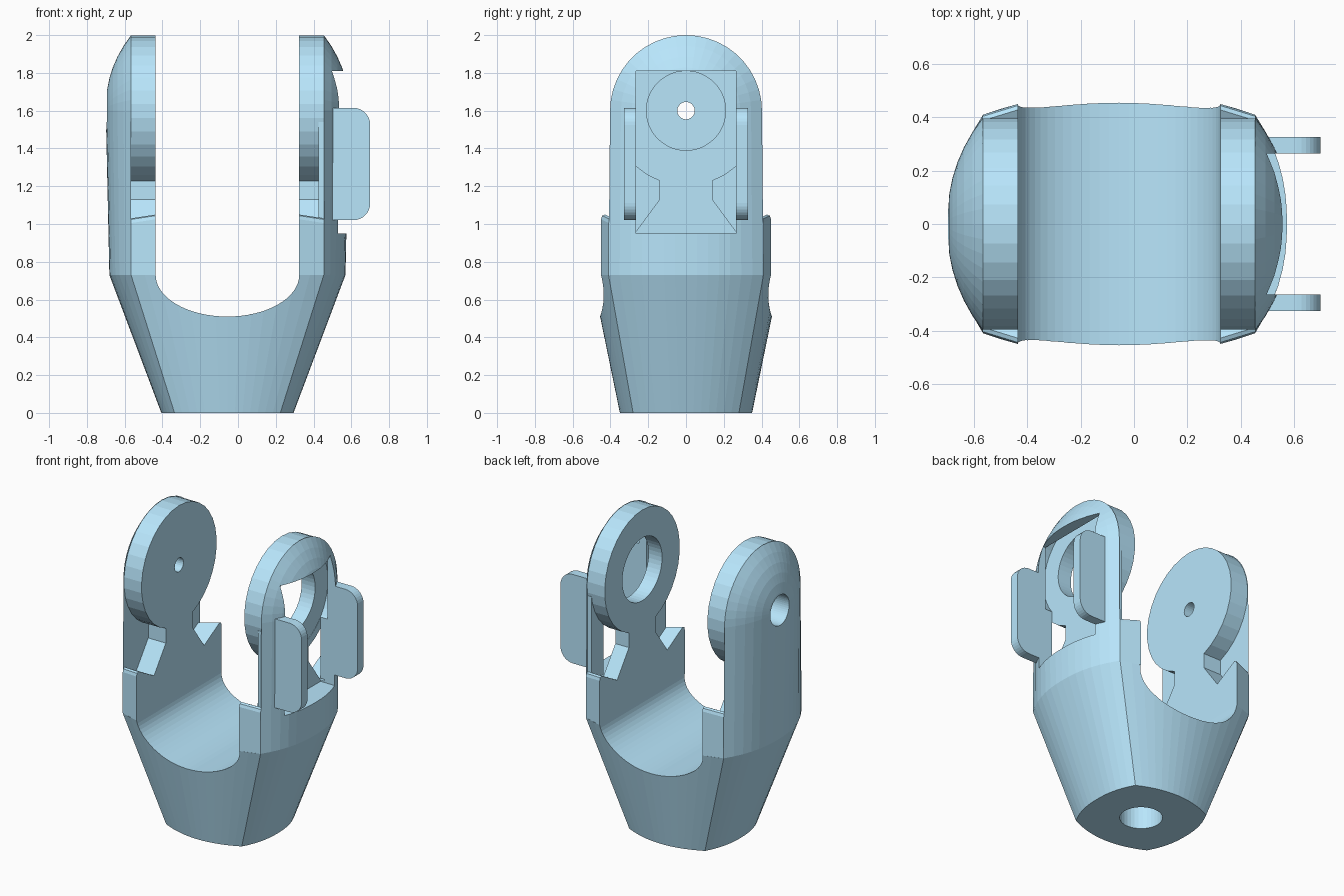
import bpy, bmesh
from math import sin, cos, pi, sqrt, asin

if "Cube" in bpy.data.objects:
    bpy.data.objects.remove(bpy.data.objects["Cube"])

C = -0.056       # centre line of the fork in x
PIVOT = 1.6      # height of the pivot axis
BOW = 2.3        # fullness of the bowed outer sides

blue = bpy.data.materials.new("blue")
blue.diffuse_color = (.48, .79, .97, 1)
blue.use_nodes = True
blue.node_tree.nodes["Principled BSDF"].inputs["Base Color"].default_value = blue.diffuse_color


def finish(name, bm):
    bmesh.ops.remove_doubles(bm, verts=bm.verts, dist=1e-5)
    bmesh.ops.recalc_face_normals(bm, faces=bm.faces)
    me = bpy.data.meshes.new(name)
    bm.to_mesh(me)
    bm.free()
    me.materials.append(blue)
    ob = bpy.data.objects.new(name, me)
    bpy.context.collection.objects.link(ob)
    return ob


def skin(name, rings):
    """Closed solid through matching rings of points, capped at both ends."""
    bm = bmesh.new()
    vs = [[bm.verts.new(p) for p in r] for r in rings]
    n = len(vs[0])
    for a, b in zip(vs, vs[1:]):
        for i in range(n):
            j = (i + 1) % n
            bm.faces.new((a[i], a[j], b[j], b[i]))
    bm.faces.new(vs[0])
    bm.faces.new(vs[-1])
    return finish(name, bm)


def prism_y(name, pts, y0, y1):
    return skin(name, [[(x, y, z) for x, z in pts] for y in (y0, y1)])


def rod_x(name, r, x0, x1, n=48):
    ring = [(r * cos(2 * pi * i / n), PIVOT + r * sin(2 * pi * i / n)) for i in range(n)]
    return skin(name, [[(x, y, z) for y, z in ring] for x in (x0, x1)])


def cut(cutter, *targets):
    for ob in targets:
        m = ob.modifiers.new("cut", 'BOOLEAN')
        m.operation = 'DIFFERENCE'
        m.solver = 'EXACT'
        m.object = cutter
        bpy.context.view_layer.objects.active = ob
        bpy.ops.object.modifier_apply(modifier=m.name)
    bpy.data.objects.remove(cutter)


def section(cx, cy, bx, by, z, n=14):
    """Rectangle with four bowed sides."""
    pts = []
    t = [-1 + 2 * i / n for i in range(n)]
    pts += [(cx * u, -cy - (by - cy) * (1 - u * u)) for u in t]
    pts += [(cx + (bx - cx) * (1 - abs(u) ** BOW), cy * u) for u in t]
    pts += [(-cx * u, cy + (by - cy) * (1 - u * u)) for u in t]
    pts += [(-cx - (bx - cx) * (1 - abs(u) ** BOW), -cy * u) for u in t]
    return [(C + x, y, z) for x, y in pts]


# Tapered base with the rounded slot floor and blind bottom hole
base = skin("base", [section(.28, .28, .35, .35, 0), section(.51, .41, .625, .50, .73)])
slot = [(C + .38 * cos(a), .73 + .22 * sin(a)) for a in (pi + pi * i / 32 for i in range(33))]
cut(prism_y("slot_cutter", slot + [(C + .38, 1), (C - .38, 1)], -1, 1), base)
hole = [(C + .13 * cos(2 * pi * i / 32), .13 * sin(2 * pi * i / 32)) for i in range(32)]
cut(skin("hole_cutter", [[(x, y, z) for x, y in hole] for z in (-.1, .4)]), base)


# Inner plate: shoulders, notched neck and pivot disc
def plate_profile(e):
    top = 1.03 + .5 * (e - .41)
    half = [(e, .73), (e, top - .025), (e - .006, top - .006), (e - .022, top),
            (.265, .96), (.14, 1.13)]
    r = .397
    a0 = -asin(sqrt(r * r - .14 ** 2) / r)
    n = 30
    arc = []
    for i in range(n + 1):
        a = a0 + (pi - 2 * a0) * i / n
        arc.append((r * cos(a), PIVOT + r * sin(a)))
    return half + arc + [(-y, z) for y, z in reversed(half)]


def plate(name, s):
    return skin(name, [[(C + s * x, y, z) for y, z in plate_profile(e)]
                       for x, e in ((.38, .45), (.51, .41))])


# Outer shell: tall arched slab with a domed outside
def shell(name, s, k=7, n=22):
    bm = bmesh.new()
    rings = []
    for j in range(k + 1):
        t = j / k
        sag = 1 - t ** BOW
        xb, xt = C + s * (.51 + .115 * sag), C + s * (.51 + .134 * sag)
        pts = [(xb, -.41 * t, .73)]
        pts += [(xt, -.402 * t * cos(pi * i / n), PIVOT + .4 * t * sin(pi * i / n))
                for i in range(n + 1)]
        pts += [(xb, .41 * t, .73)]
        rings.append([bm.verts.new(p) for p in pts])
    for a, b in zip(rings, rings[1:]):
        for i in range(len(a) - 1):
            bm.faces.new((a[i], a[i + 1], b[i + 1], b[i]))
    bm.faces.new(rings[-1])
    bm.faces.new([r[0] for r in reversed(rings)] + [r[-1] for r in rings])
    return finish(name, bm)


left_plate, right_plate = plate("left_plate", -1), plate("right_plate", 1)
left_shell, right_shell = shell("left_shell", -1), shell("right_shell", 1)

# Thickened rails either side of the window
rail = [(.425, .97), (.46, .97), (.46, 1.54), (.425, 1.54)]
rails = [prism_y(name, rail, s * .265, s * .394)
         for name, s in (("front_rail", -1), ("back_rail", 1))]

# Pivot holes
cut(rod_x("bore_cutter", .1, -.9, -.5), left_shell, left_plate)
cut(rod_x("pin_cutter", .046, -.9, -.3, 24), left_plate)
cut(rod_x("ring_cutter", .21, .2, .6), right_plate)

# Rectangular window in the right arm, with a round pocket behind it
window = [(.425, .95), (.9, .95), (.9, 1.81), (.425, 1.81)]
cut(prism_y("window_cutter", window, -.265, .265), right_shell, right_plate)
cut(rod_x("pocket_cutter", .345, .424, .478), right_shell, right_plate, *rails)

# Pair of guide tabs beside the window
r = .09
tab = [(.478, 1.02)]
for cz, a0 in ((1.02 + r, -pi / 2), (1.615 - r, 0)):
    tab += [(.7 - r + r * cos(a0 + pi / 2 * i / 8), cz + r * sin(a0 + pi / 2 * i / 8)) for i in range(9)]
tab.append((.478, 1.615))
for name, s in (("front_tab", -1), ("back_tab", 1)):
    prism_y(name, tab, s * .265, s * .327)
